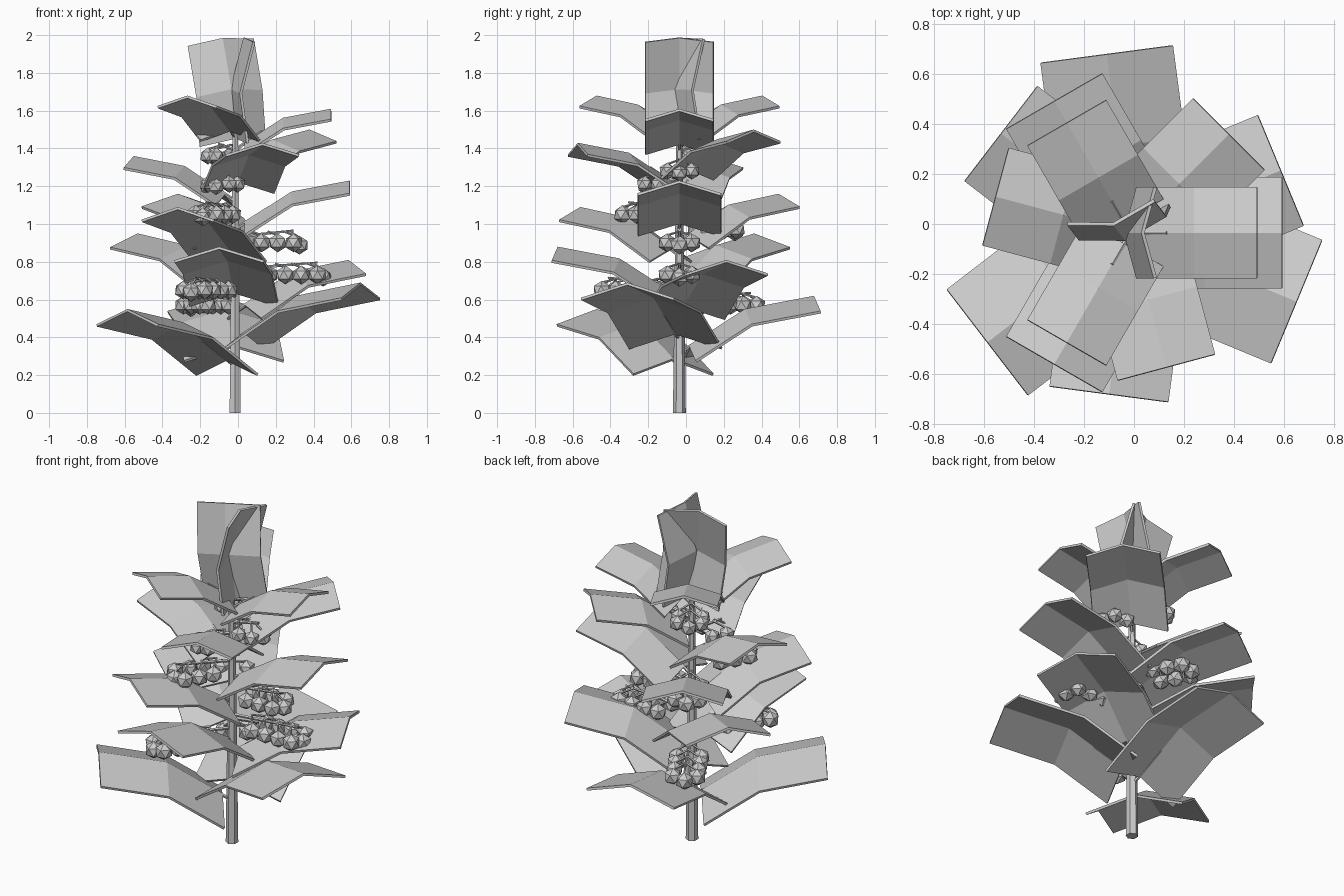
import bpy
import bmesh
from math import radians
from mathutils import Matrix, Vector

cube = bpy.data.objects.get("Cube")
if cube:
    bpy.data.objects.remove(cube, do_unlink=True)

GREY = (0.6, 0.6, 0.6, 1.0)
mat = bpy.data.materials.new("plain grey")
mat.use_nodes = True
mat.diffuse_color = GREY
mat.node_tree.nodes["Principled BSDF"].inputs["Base Color"].default_value = GREY

AXIS = Vector((-0.015, -0.035, 0))  # the stem stands slightly off centre


def finish(bm, name):
    mesh = bpy.data.meshes.new(name)
    bm.to_mesh(mesh)
    bm.free()
    mesh.materials.append(mat)
    obj = bpy.data.objects.new(name, mesh)
    bpy.context.collection.objects.link(obj)
    return obj


def rod(bm, a, b, r1, r2, sides=5):
    a, b = Vector(a), Vector(b)
    d = b - a
    turn = d.to_track_quat('Z', 'Y').to_matrix().to_4x4()
    bmesh.ops.create_cone(bm, cap_ends=True, segments=sides, radius1=r1, radius2=r2,
                          depth=d.length, matrix=Matrix.Translation((a + b) / 2) @ turn)


def leaf(name, azimuth, base_z, width, pitch=0, roll=0, reach=0.05, stretch=1.0, petiole=True):
    """Folded leaf: a ridge down the middle and one bend across."""
    bm = bmesh.new()
    length = width * stretch
    ridge = [(0, 0), (0.56 * length, 0.36 * length), (1.25 * length, 0.49 * length)]
    rows = [[bm.verts.new((x, side * width / 2, z - abs(side) * 0.15 * width))
             for side in (-1, 0, 1)] for x, z in ridge]
    for near, far in zip(rows, rows[1:]):
        for j in range(2):
            bm.faces.new((near[j], far[j], far[j + 1], near[j + 1]))
    place = Matrix.Translation(AXIS + Vector((0, 0, base_z))) @ Matrix.Rotation(radians(azimuth), 4, 'Z')
    tilt = Matrix.Rotation(radians(roll), 4, 'X') @ Matrix.Rotation(radians(-pitch), 4, 'Y')
    bm.transform(place @ Matrix.Translation((reach, 0, 0)) @ tilt)
    obj = finish(bm, name)
    solid = obj.modifiers.new("thickness", 'SOLIDIFY')
    solid.thickness = 0.014
    solid.offset = -1
    if petiole:
        bm = bmesh.new()
        rod(bm, (0, 0, -0.04), (0.4 * width, 0, 0.17 * width), 0.01, 0.007)
        bm.transform(place)
        finish(bm, name + "_stalk")


def cluster(name, azimuth, z, start, rows, radius):
    """Berries hanging in two rows from a twig, with one at the tip."""
    bm = bmesh.new()
    step = 0.085
    end = start + (rows - 1) * step
    spots = [(start + i * step, side * 0.065, 0) for i in range(rows) for side in (-1, 1)]
    spots.append((end + 0.03, 0, -0.012))
    rod(bm, (0, 0, 0.03), (end, 0, 0.065), 0.01, 0.006)
    for i, spot in enumerate(spots):
        centre = Vector(spot)
        bmesh.ops.create_icosphere(bm, subdivisions=1, radius=radius,
                                   matrix=Matrix.Translation(centre) @ Matrix.Rotation(i, 4, 'Z'))
        rod(bm, (centre.x - 0.05, 0, 0.06), centre + Vector((0, 0, radius * 0.8)), 0.006, 0.006)
    bm.transform(Matrix.Translation(AXIS + Vector((0, 0, z))) @ Matrix.Rotation(radians(azimuth), 4, 'Z'))
    finish(bm, name)


# Stem
bm = bmesh.new()
rod(bm, AXIS, AXIS + Vector((0, 0, 1.5)), 0.034, 0.016, 6)
finish(bm, "stem")

# Whorls of three leaves: width, then (azimuth, height of tip)
whorls = [
    (0.535, ((217.5, 0.55), (97.5, 0.62), (337.5, 0.69))),
    (0.48, ((22.5, 0.81), (262.5, 0.88), (142.5, 0.95))),
    (0.445, ((240, 1.09), (120, 1.16), (0, 1.23))),
    (0.405, ((165, 1.36), (285, 1.43), (45, 1.50))),
    (0.365, ((0, 1.61), (120, 1.68), (240, 1.68))),
]
for tier, (width, places) in enumerate(whorls, 1):
    for n, (azimuth, tip) in enumerate(places, 1):
        leaf(f"leaf_{tier}_{n}", azimuth, tip - 0.49 * width, width)

# Upright young leaves at the top
leaf("top_leaf_left", 0, 1.45, 0.365, pitch=65, reach=0.01, stretch=1.1, petiole=False)
leaf("top_leaf_back", 105, 1.45, 0.365, pitch=65, roll=-6, reach=0.01, stretch=1.1, petiole=False)

# Berry clusters: start, rows, radius, then (azimuth, height)
groups = [
    (0.18, 4, 0.05, ((120, 0.57), (240, 0.65), (0, 0.73))),
    (0.14, 3, 0.05, ((0, 0.9), (120, 0.97), (240, 1.05))),
    (0.09, 2, 0.045, ((240, 1.21), (0, 1.28), (120, 1.36))),
]
for tier, (start, rows, radius, places) in enumerate(groups, 1):
    for n, (azimuth, z) in enumerate(places, 1):
        cluster(f"berries_{tier}_{n}", azimuth, z, start, rows, radius)
